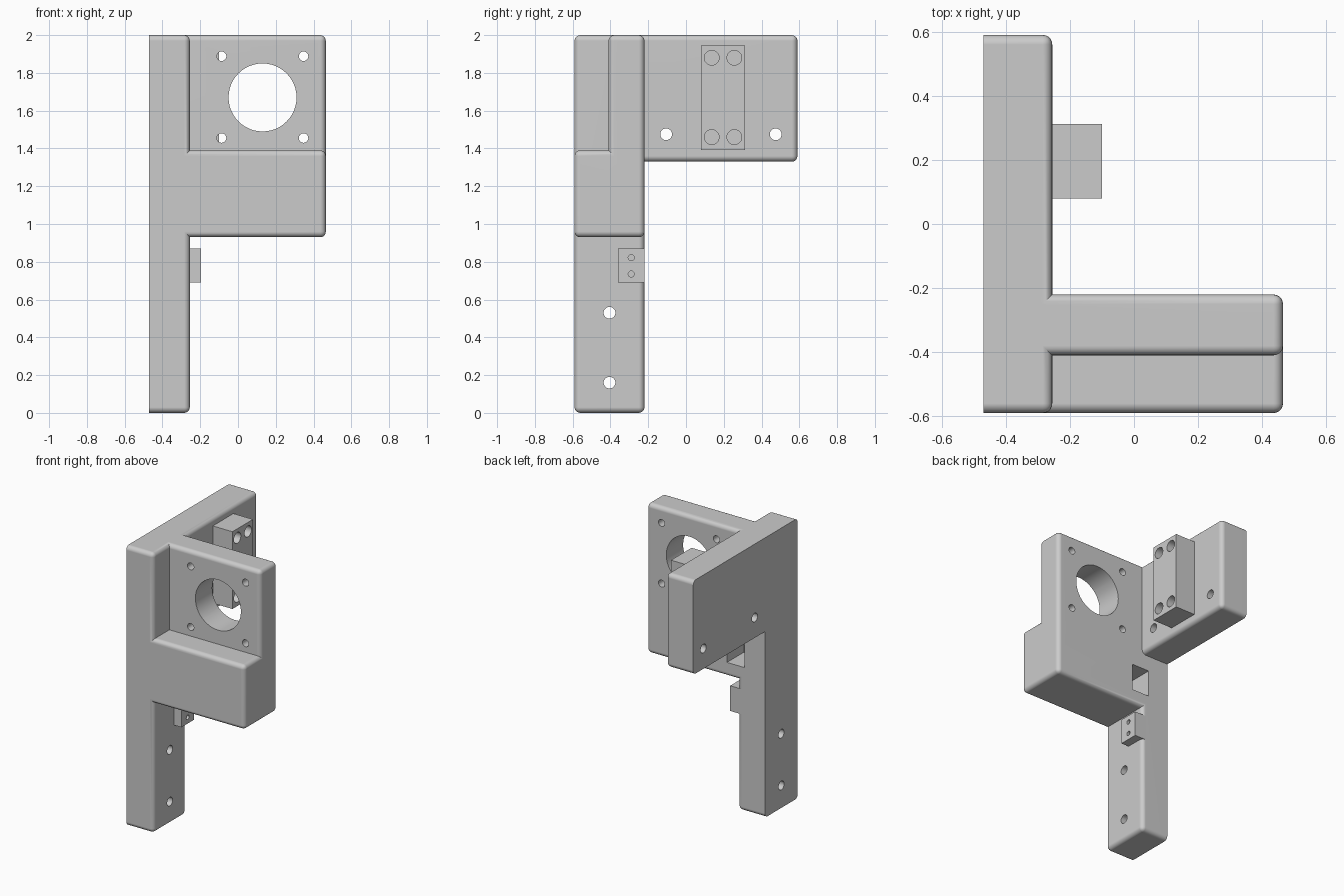
import bpy, bmesh, math
from mathutils import Matrix, Vector

cube = bpy.data.objects.get("Cube")
if cube:
    bpy.data.objects.remove(cube, do_unlink=True)

grey = bpy.data.materials.new("plain_grey")
grey.use_nodes = True
grey.diffuse_color = (0.6, 0.6, 0.6, 1)
grey.node_tree.nodes["Principled BSDF"].inputs["Base Color"].default_value = (0.6, 0.6, 0.6, 1)

BACK, FACE, TIP = -0.47, -0.255, 0.465      # x levels
FRONT, STEP, REAR, END = -0.59, -0.41, -0.22, 0.59  # y levels
RADIUS = 0.03


def finish(name, bm):
    mesh = bpy.data.meshes.new(name)
    bm.to_mesh(mesh)
    bm.free()
    mesh.materials.append(grey)
    obj = bpy.data.objects.new(name, mesh)
    bpy.context.collection.objects.link(obj)
    return obj


def add_box(bm, lo, hi):
    lo, hi = Vector(lo), Vector(hi)
    size = Matrix.Diagonal((*(hi - lo), 1))
    bmesh.ops.create_cube(bm, size=1, matrix=Matrix.Translation((lo + hi) / 2) @ size)


def add_rod(bm, centre, radius, length, axis):
    turn = Matrix.Rotation(math.pi / 2, 4, "Y" if axis == "X" else "X")
    bmesh.ops.create_cone(bm, cap_ends=True, segments=48, radius1=radius, radius2=radius,
                          depth=length, matrix=Matrix.Translation(centre) @ turn)


def cut(obj, bm, name):
    cutter = finish(name, bm)
    cutter.hide_render = True
    mod = obj.modifiers.new("holes", "BOOLEAN")
    mod.operation, mod.solver, mod.object = "DIFFERENCE", "EXACT", cutter
    bpy.ops.object.select_all(action="DESELECT")
    obj.select_set(True)
    bpy.context.view_layer.objects.active = obj
    bpy.ops.object.modifier_apply(modifier=mod.name)
    bpy.data.objects.remove(cutter, do_unlink=True)
    bpy.ops.object.shade_smooth_by_angle(angle=math.radians(30))
    normals = obj.modifiers.new("clean_normals", "WEIGHTED_NORMAL")
    normals.keep_sharp = True


# Bracket body: which cells of a coarse grid are solid
xs = [BACK, FACE, TIP]
ys = [FRONT, STEP, REAR, END]
zs = [0, 0.93, 1.33, 1.39, 2]


def solid(i, j, k):
    if not (0 <= i < 2 and 0 <= j < 3 and 0 <= k < 4):
        return False
    if i == 0:
        return j < 2 or k >= 2          # post and upper wing
    if j == 1:
        return k >= 1                   # motor plate
    return j == 0 and k in (1, 2)       # thick lower block


bm = bmesh.new()
for i in range(2):
    for j in range(3):
        for k in range(4):
            if not solid(i, j, k):
                continue
            for axis in range(3):
                for side in (0, 1):
                    near = [i, j, k]
                    near[axis] += 2 * side - 1
                    if solid(*near):
                        continue
                    u, v = (axis + 1) % 3, (axis + 2) % 3
                    loop = []
                    for a, b in ((0, 0), (1, 0), (1, 1), (0, 1)):
                        c = [i, j, k]
                        c[axis] += side
                        c[u] += a
                        c[v] += b
                        loop.append(bm.verts.new((xs[c[0]], ys[c[1]], zs[c[2]])))
                    bm.faces.new(loop if side else loop[::-1])
bmesh.ops.remove_doubles(bm, verts=bm.verts[:], dist=0.0001)
bmesh.ops.dissolve_limit(bm, angle_limit=0.02, verts=bm.verts[:], edges=bm.edges[:])
bm.normal_update()

# Round every outer edge except those around the flat mounting face
outer = [e for e in bm.edges if e.is_convex and e.calc_face_angle(0) > 1
         and not all(v.co.x < BACK + 0.001 for v in e.verts)]
bmesh.ops.bevel(bm, geom=outer, offset=RADIUS, offset_type="OFFSET", affect="EDGES",
                segments=5, profile=0.5, clamp_overlap=False)
body = finish("bracket_body", bm)

# Motor opening, screw holes and rear pocket
bm = bmesh.new()
plate_y = (STEP + REAR) / 2
add_rod(bm, (0.13, plate_y, 1.67), 0.18, 0.3, "Y")
for x in (-0.087, 0.347):
    for z in (1.455, 1.888):
        add_rod(bm, (x, plate_y, z), 0.025, 0.3, "Y")
for y, z in ((-0.105, 1.475), (0.475, 1.475), (-0.405, 0.53), (-0.405, 0.16)):
    add_rod(bm, (-0.36, y, z), 0.031, 0.5, "X")
add_box(bm, (-0.31, -0.41, 1.03), (-0.17, -0.1, 1.22))
cut(body, bm, "body_cutter")

# Carriage block on the wing, with four blind holes
bm = bmesh.new()
add_box(bm, (FACE - 0.01, 0.08, 1.393), (-0.10, 0.312, 1.945))
block = finish("carriage_block", bm)
bm = bmesh.new()
for y in (0.136, 0.256):
    for z in (1.46, 1.88):
        add_rod(bm, (-0.10, y, z), 0.039, 0.26, "X")
cut(block, bm, "block_cutter")

# Small switch tab on the post, with two blind holes
bm = bmesh.new()
add_box(bm, (FACE - 0.04, -0.36, 0.69), (-0.195, REAR, 0.87))
tab = finish("switch_tab", bm)
bm = bmesh.new()
for z in (0.735, 0.822):
    add_rod(bm, (-0.195, -0.29, z), 0.016, 0.1, "X")
cut(tab, bm, "tab_cutter")
